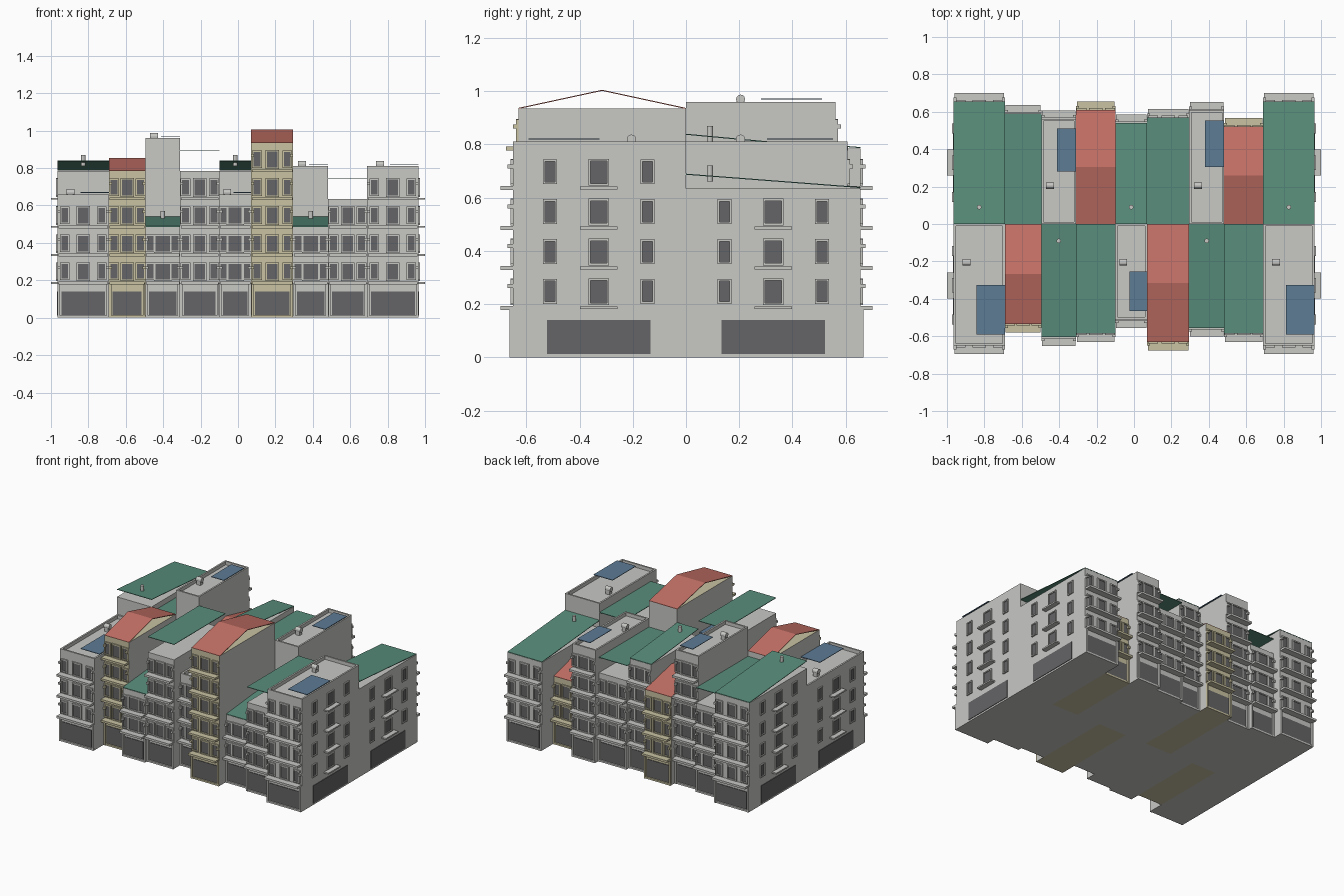
import bpy, bmesh, math
from mathutils import Matrix

cube = bpy.data.objects.get("Cube")
if cube:
    bpy.data.objects.remove(cube, do_unlink=True)

COLOURS = {
    "light_grey": (0.58, 0.58, 0.56),
    "pale_yellow": (0.58, 0.54, 0.36),
    "dark_glass": (0.13, 0.13, 0.135),
    "roof_green": (0.10, 0.27, 0.20),
    "roof_red": (0.54, 0.16, 0.13),
    "panel_blue": (0.11, 0.20, 0.30),
}
MATS = []
for label, rgb in COLOURS.items():
    m = bpy.data.materials.new(label)
    m.use_nodes = True
    m.diffuse_color = (*rgb, 1)
    m.node_tree.nodes["Principled BSDF"].inputs["Base Color"].default_value = (*rgb, 1)
    MATS.append(m)
GREY, YELLOW, GLASS, GREEN, RED, BLUE = range(len(MATS))

GROUND, STOREY = 0.185, 0.15


def wall_frame(axis, sign):
    """Local (along wall, outward, up) to world."""
    if axis == "y":
        return Matrix.Diagonal((1, sign, 1, 1))
    return Matrix(((0, sign, 0, 0), (1, 0, 0, 0), (0, 0, 1, 0), (0, 0, 0, 1)))


class Part:
    """Collects pieces into one mesh object."""

    def __init__(self, name, frame):
        self.name, self.frame, self.bm = name, frame, bmesh.new()

    def box(self, u, d, z, mat):
        scale = Matrix.Diagonal((u[1] - u[0], d[1] - d[0], z[1] - z[0], 1))
        centre = Matrix.Translation((sum(u) / 2, sum(d) / 2, sum(z) / 2))
        made = bmesh.ops.create_cube(self.bm, size=1, matrix=self.frame @ centre @ scale)
        faces = {f for v in made["verts"] for f in v.link_faces}
        for f in faces:
            f.material_index = mat
        return faces

    def sheet(self, u, d, z, mat, thick=0.004):
        """Thin roof slab from (d0, z0) to (d1, z1)."""
        faces = self.box(u, d, (0, thick), mat)
        for v in {v for f in faces for v in f.verts}:
            t = (abs(v.co.y) - d[0]) / (d[1] - d[0])
            v.co.z += z[0] + t * (z[1] - z[0]) - thick / 2

    def barrel(self, at, radius, length, mat, turn):
        bmesh.ops.create_cone(self.bm, cap_ends=True, segments=12, radius1=radius,
                              radius2=radius, depth=length,
                              matrix=self.frame @ Matrix.Translation(at) @ turn)

    def finish(self):
        bmesh.ops.recalc_face_normals(self.bm, faces=self.bm.faces)
        me = bpy.data.meshes.new(self.name)
        self.bm.to_mesh(me)
        self.bm.free()
        for m in MATS:
            me.materials.append(m)
        ob = bpy.data.objects.new(self.name, me)
        bpy.context.collection.objects.link(ob)


def window(p, u, d, z, w, h, mat):
    """Dark pane with a raised surround."""
    p.box((u - w / 2, u + w / 2), (d - 0.002, d + 0.003), (z, z + h), GLASS)
    for s in (-1, 1):
        e = u + s * w / 2
        p.box((e - 0.004, e + 0.004), (d, d + 0.009), (z, z + h), mat)
    for e in (z, z + h):
        p.box((u - w / 2 - 0.004, u + w / 2 + 0.004), (d, d + 0.009), (e - 0.004, e + 0.004), mat)


def storeys(p, mid, spread, d, floors, door, mat):
    """Narrow window, balcony door, narrow window on every upper floor."""
    for k in range(floors):
        z = GROUND + k * STOREY + 0.015
        for s in (-1, 1):
            window(p, mid + s * spread, d, z + 0.005, 0.045, 0.085, mat)
        window(p, mid, d, z, door, 0.092, mat)


def block(name, sign, x0, x1, depth, floors, kind):
    top = GROUND + floors * STOREY
    mid, width = (x0 + x1) / 2, x1 - x0
    tone = YELLOW if kind == "gable" else GREY
    span = (x0, x1)

    # Body: coloured street face, top and underside, grey party walls
    p = Part(name + "_walls", wall_frame("y", sign))
    for f in p.box(span, (0, depth), (0, top), GREY):
        c = f.calc_center_median()
        if abs(c.x - mid) < 0.01 and abs(c.y) > 0.01:
            f.material_index = tone

    # Shop front with plinth and pillars
    p.box((x0 + 0.02, x1 - 0.02), (depth, depth + 0.004), (0.015, 0.14), GLASS)
    p.box(span, (depth, depth + 0.01), (0, 0.012), tone)
    for e in (x0 + 0.007, x1 - 0.007):
        p.box((e - 0.006, e + 0.006), (depth, depth + 0.012), (0, GROUND), tone)

    # Upper floors, balcony slabs and end brackets
    door = 0.085 if width < 0.2 and kind != "gable" else 0.065
    storeys(p, mid, width * 0.36, depth, floors, door, tone)
    for k in range(floors):
        z = GROUND + k * STOREY
        p.box((x0 + 0.004, x1 - 0.004), (depth, depth + 0.046), (z - 0.007, z + 0.008), tone)
        for e in (x0 + 0.008, x1 - 0.008):
            p.box((e - 0.008, e + 0.008), (depth, depth + 0.02), (z + 0.075, z + 0.09), tone)
    p.finish()

    # Roof
    r = Part(name + "_roof", wall_frame("y", sign))
    if kind == "gable":
        r.sheet(span, (0, depth / 2), (top, top + 0.068), RED)
        r.sheet(span, (depth / 2, depth), (top + 0.068, top), RED)
    elif kind == "canopy":
        r.sheet(span, (0, depth), (top + 0.11, top + 0.11), GREEN)
    elif kind == "shed":
        r.sheet(span, (0, depth), (top + 0.053, top + 0.003), GREEN)
        r.barrel((mid, 0.09, top + 0.055), 0.012, 0.06, GREY, Matrix())
    else:
        rim = (top, top + 0.025)
        for e in (0, depth - 0.012):
            r.box(span, (e, e + 0.012), rim, GREY)
        for e in (x0, x1 - 0.012):
            r.box((e, e + 0.012), (0, depth), rim, GREY)
        # Raised solar panel, reaching the right edge
        r.box((x1 - width * 0.55, x1), (depth * 0.5, depth * 0.91), (top + 0.033, top + 0.037), BLUE)
        # Barrel vent on a small foot
        v = x0 + width * 0.25
        r.box((v - 0.015, v + 0.015), (0.19, 0.22), (top, top + 0.03), GREY)
        r.barrel((v, 0.205, top + 0.035), 0.017, 0.042, GREY, Matrix.Rotation(math.pi / 2, 4, "Y"))
    r.finish()


def end_wall(name, side, sign, floors):
    """Gable end of a corner block: windows, balcony ledges, garage panel."""
    p = Part(name, wall_frame("x", side))
    d, mid = 0.965, sign * 0.328
    storeys(p, mid, 0.183, d, floors, 0.07, GREY)
    for k in range(floors):
        z = GROUND + k * STOREY
        p.box((mid - 0.07, mid + 0.07), (d, 1.0), (z - 0.004, z + 0.006), GREY)
    p.box((mid - 0.195, mid + 0.195), (d, d + 0.004), (0.012, 0.14), GLASS)
    p.finish()


# Party wall positions shared by both rows
EDGES = [-0.965, -0.69, -0.495, -0.31, -0.1, 0.07, 0.295, 0.482, 0.69, 0.965]
FRONT = [(0.65, 3, "flat"), (0.535, 4, "gable"), (0.605, 2, "shed"), (0.585, 4, "canopy"),
         (0.51, 3, "flat"), (0.63, 5, "gable"), (0.555, 2, "shed"), (0.585, 3, "canopy"),
         (0.65, 4, "flat")]
BACK = [(0.655, 4, "shed"), (0.59, 3, "canopy"), (0.562, 5, "flat"), (0.61, 3, "gable"),
        (0.54, 4, "shed"), (0.57, 3, "canopy"), (0.607, 4, "flat"), (0.52, 2, "gable"),
        (0.655, 3, "shed")]

for row, sign, specs in (("front", -1, FRONT), ("back", 1, BACK)):
    for i, spec in enumerate(specs):
        block(f"{row}_block_{i + 1}", sign, EDGES[i], EDGES[i + 1], *spec)
    end_wall(row + "_right_end", -1, sign, specs[0][1])
    end_wall(row + "_left_end", 1, sign, specs[-1][1])
